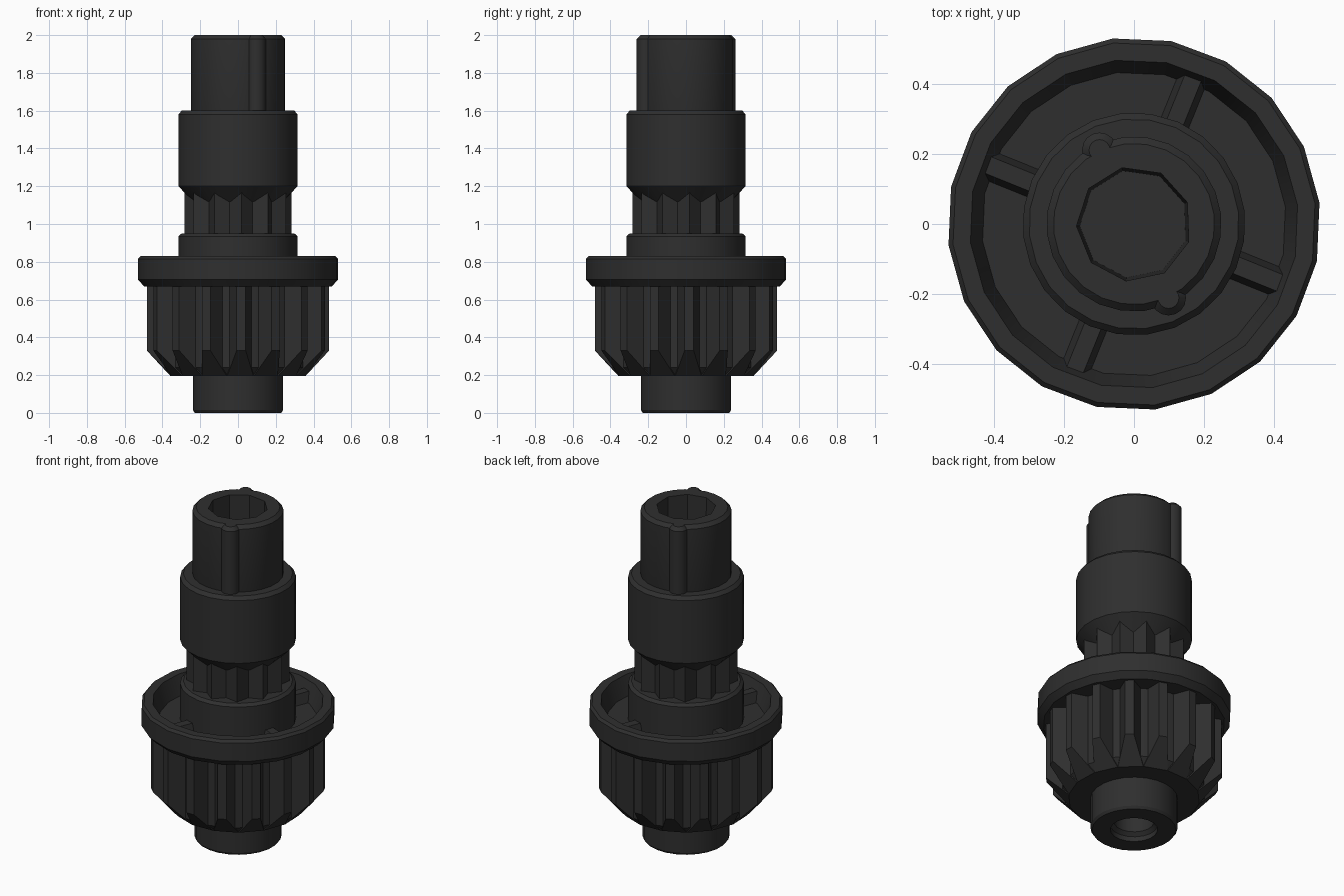
import bpy, bmesh, math
from mathutils import Matrix, Vector

if "Cube" in bpy.data.objects:
    bpy.data.objects.remove(bpy.data.objects["Cube"])

mat = bpy.data.materials.new("charcoal plastic")
mat.diffuse_color = (0.028, 0.028, 0.028, 1)
mat.use_nodes = True
mat.node_tree.nodes["Principled BSDF"].inputs["Base Color"].default_value = mat.diffuse_color


def finish(name, bm):
    bmesh.ops.recalc_face_normals(bm, faces=bm.faces)
    me = bpy.data.meshes.new(name)
    bm.to_mesh(me)
    bm.free()
    me.materials.append(mat)
    ob = bpy.data.objects.new(name, me)
    bpy.context.collection.objects.link(ob)
    bpy.ops.object.select_all(action='DESELECT')
    ob.select_set(True)
    bpy.context.view_layer.objects.active = ob
    return ob


def smooth(ob):
    bpy.ops.object.select_all(action='DESELECT')
    ob.select_set(True)
    bpy.context.view_layer.objects.active = ob
    bpy.ops.object.shade_smooth_by_angle(angle=math.radians(28))


def loft(bm, rings):
    """Skin a list of equal-length point rings and cap both ends."""
    vs = [[bm.verts.new(p) for p in r] for r in rings]
    n = len(vs[0])
    for a, b in zip(vs, vs[1:]):
        for i in range(n):
            bm.faces.new((a[i], a[(i + 1) % n], b[(i + 1) % n], b[i]))
    bm.faces.new(vs[0][::-1])
    bm.faces.new(vs[-1])


def circle(r, z, n, phase):
    return [(r * math.cos(phase + math.tau * i / n),
             r * math.sin(phase + math.tau * i / n), z) for i in range(n)]


def lathe(name, profile, n=20, phase=6.5):
    bm = bmesh.new()
    loft(bm, [circle(r, z, n, math.radians(phase)) for r, z in profile])
    return finish(name, bm)


def ring(name, profile, n=20, phase=6.5):
    """Revolve a closed (r, z) loop."""
    bm = bmesh.new()
    vs = [[bm.verts.new(p) for p in circle(r, z, n, math.radians(phase))] for r, z in profile]
    for a, b in zip(vs, vs[1:] + vs[:1]):
        for i in range(n):
            bm.faces.new((a[i], a[(i + 1) % n], b[(i + 1) % n], b[i]))
    ob = finish(name, bm)
    smooth(ob)
    return ob


def bore(ob, cutter):
    mod = ob.modifiers.new("bore", 'BOOLEAN')
    mod.operation = 'DIFFERENCE'
    mod.solver = 'EXACT'
    mod.object = cutter
    bpy.ops.object.select_all(action='DESELECT')
    ob.select_set(True)
    bpy.context.view_layer.objects.active = ob
    bpy.ops.object.modifier_apply(modifier="bore")
    bpy.data.objects.remove(cutter)
    smooth(ob)


# Top tube with a nine-sided socket
tube = lathe("top_tube", [(.24, 1.3), (.25, 1.32), (.25, 1.98), (.23, 2.0)], 24)
bore(tube, lathe("socket_cutter", [(.155, 1.4), (.165, 2.05)], 9, 22))

# Two locating ridges on the tube
for k in range(2):
    a = math.radians(-65 + 180 * k)
    bm = bmesh.new()
    loft(bm, [circle(r, z, 16, 0) for r, z in ((.05, 1.59), (.05, 1.98), (.03, 2.0))])
    bmesh.ops.translate(bm, verts=bm.verts, vec=(.233 * math.cos(a), .233 * math.sin(a), 0))
    smooth(finish("locating_ridge", bm))

# Upper collar with conical underside
ring("upper_collar", [(.2, 1.10), (.225, 1.105), (.318, 1.2), (.318, 1.58), (.30, 1.6), (.2, 1.6)], 24)

# Star-shaped splined neck
bm = bmesh.new()
star = []
for i in range(24):
    a = math.radians(4 + 15 * i)
    r = .235 if i % 2 else .283
    star.append((r * math.cos(a), r * math.sin(a)))
loft(bm, [[(x, y, z) for x, y in star] for z in (.92, 1.195)])
finish("splined_neck", bm)

# Hub rising out of the flange
ring("hub", [(.18, .65), (.318, .65), (.318, .935), (.30, .95), (.18, .95)], 24)

# Flange dish
ring("flange", [(.2, .67), (.50, .67), (.533, .705), (.533, .815), (.52, .83),
                (.47, .83), (.435, .72), (.2, .72)])

# Four tapered ribs inside the dish
for k in range(4):
    bm = bmesh.new()
    rings = []
    for z, w in ((.71, .045), (.78, .025)):
        rings.append([(.29, -w, z), (.46, -w, z), (.46, w, z), (.29, w, z)])
    loft(bm, rings)
    bmesh.ops.rotate(bm, verts=bm.verts, matrix=Matrix.Rotation(math.radians(68 + 90 * k), 3, 'Z'))
    finish("dish_rib", bm)

# Gear core
ring("gear_core", [(.2, .195), (.355, .195), (.395, .24), (.395, .68), (.2, .68)], 32, 0)

# Sixteen gear teeth, chamfered at the bottom
R0, R1, RB, W0, W1 = .34, .482, .355, .075, .024
WB = W0 + (W1 - W0) * (RB - R0) / (R1 - R0)
for k in range(16):
    bm = bmesh.new()
    rings = [[(R0, -W0, z), (r, -w, z), (r, w, z), (R0, W0, z)]
             for r, w, z in ((RB, WB, .195), (R1, W1, .33), (R1, W1, .68))]
    loft(bm, rings)
    bmesh.ops.rotate(bm, verts=bm.verts, matrix=Matrix.Rotation(math.radians(2 + 22.5 * k), 3, 'Z'))
    finish("gear_tooth", bm)

# Bottom collar with a stepped bore
foot = lathe("bottom_collar", [(.23, 0), (.24, .015), (.24, .5)], 24)
bore(foot, lathe("foot_bore_cutter", [(.13, -.05), (.13, .03), (.11, .05), (.11, .3)], 18))
